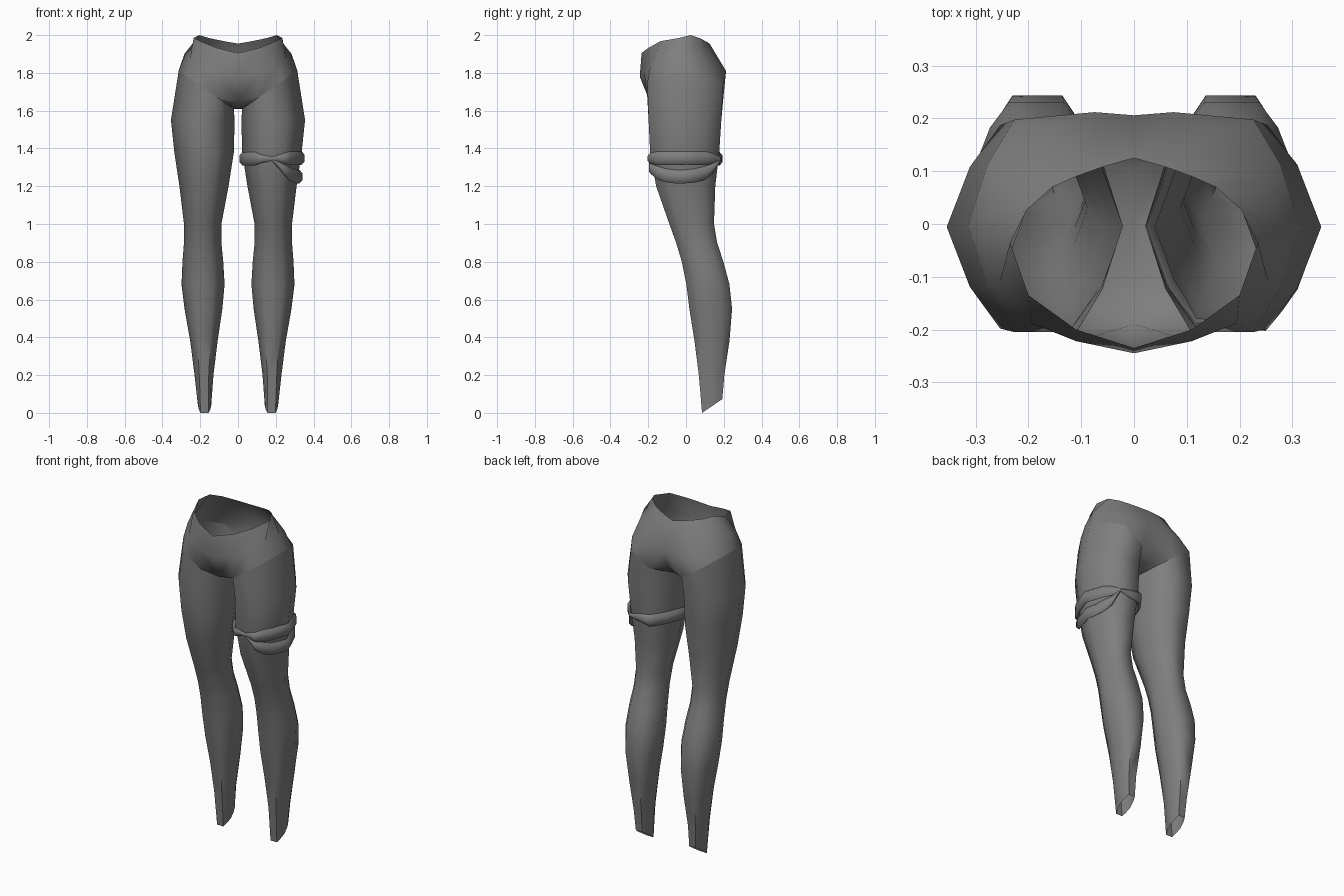
import bpy, bmesh, math
from mathutils import Vector

if "Cube" in bpy.data.objects:
    bpy.data.objects.remove(bpy.data.objects["Cube"])

grey = bpy.data.materials.new("mid_grey")
grey.diffuse_color = (0.21, 0.21, 0.21, 1)
grey.use_nodes = True
grey.node_tree.nodes["Principled BSDF"].inputs["Base Color"].default_value = grey.diffuse_color
N = 10  # sides of each leg


def finish(name, bm, angle=60):
    bmesh.ops.remove_doubles(bm, verts=bm.verts, dist=1e-5)
    bmesh.ops.recalc_face_normals(bm, faces=bm.faces)
    me = bpy.data.meshes.new(name)
    bm.to_mesh(me)
    bm.free()
    me.materials.append(grey)
    ob = bpy.data.objects.new(name, me)
    bpy.context.collection.objects.link(ob)
    bpy.ops.object.select_all(action='DESELECT')
    ob.select_set(True)
    bpy.context.view_layer.objects.active = ob
    bpy.ops.object.shade_smooth_by_angle(angle=math.radians(angle))
    return ob


def loft(bm, rows, closed):
    vs = [[bm.verts.new(p) for p in r] for r in rows]
    for a, b in zip(vs, vs[1:]):
        n = len(a)
        for i in range(n if closed else n - 1):
            j = (i + 1) % n
            bm.faces.new((a[i], a[j], b[j], b[i]))


def unit(k, f):
    """Point k on the unit leg section; f is the half width of its flat front and back."""
    side = 0.5 * f + 0.54
    quad = [(1, 0), (side, .59), (f, 1), (-f, 1), (-side, .59), (-1, 0),
            (-side, -.59), (-f, -1), (f, -1), (side, -.59)]
    i = math.floor(k + 1e-6)
    a, b = Vector(quad[i % N]), Vector(quad[(i + 1) % N])
    return a.lerp(b, max(0, k - i))


def ring(x0, x1, y0, y1, zf, f):
    pts = []
    for k in range(N):
        u = unit(k, f)
        x = (x0 + x1) / 2 + (x1 - x0) / 2 * u.x
        y = (y0 + y1) / 2 + (y1 - y0) / 2 * u.y
        pts.append(Vector((x, y, zf(x, y))))
    return pts


# leg sections: z, inner x, outer x, front y, back y, flatness
SECTIONS = [
    (0.20, .130, .230, .068, .203, .5), (0.38, .108, .253, .045, .230, .48),
    (0.55, .083, .283, .018, .244, .47), (0.68, .071, .299, .002, .230, .46),
    (0.80, .078, .294, -.022, .198, .44), (0.90, .088, .286, -.052, .165, .42),
    (1.00, .088, .286, -.088, .148, .40), (1.20, .050, .310, -.158, .155, .40),
    (1.38, .022, .337, -.190, .176, .40), (1.55, .018, .355, -.198, .187, .40)]
legtop = ring(.022, .314, -.205, .198, lambda x, y: 1.615 + (x - .03) * .69, .40)
rows = [ring(.142, .212, .085, .192, lambda x, y: max(0, (y - .085) * .68), .6)]
rows += [ring(a, b, c, d, lambda x, y, z=z: z, f) for z, a, b, c, d, f in SECTIONS]
rows.append(legtop)

# both legs, open at hip and ankle
for name, s in (("right_leg", 1), ("left_leg", -1)):
    bm = bmesh.new()
    loft(bm, [[(p.x * s, p.y, p.z) for p in r] for r in rows], True)
    finish(name, bm)

# hip shell: columns run from front centre around the side to back centre
mid = [(0, -.245, 1.78), (.11, -.222, 1.80), (.195, -.188, 1.84), (.255, -.112, 1.87), (.284, -.01, 1.90),
       (.245, .09, 1.88), (.165, .18, 1.83), (.075, .212, 1.81), (0, .206, 1.80)]
waist = [(0, -.235, 1.905), (.11, -.200, 1.932), (.20, -.135, 1.968), (.235, -.035, 1.985), (.205, .025, 2.0),
         (.155, .07, 1.985), (.11, .09, 1.975), (.06, .108, 1.965), (0, .125, 1.955)]
centre = [(0, .165, 1.69), (0, .10, 1.63), (0, .02, 1.61), (0, -.11, 1.612), (0, -.19, 1.645)]
low = [centre[4]] + [legtop[k] for k in (7, 8, 9, 0, 1, 2, 3)] + [centre[0]]
bm = bmesh.new()
for s in (1, -1):
    flip = lambda r: [(p[0] * s, p[1], p[2]) for p in r]
    loft(bm, [flip(low), flip(mid), flip(waist)], False)
    # crotch strip between the legs
    loft(bm, [flip(legtop[3:8]), flip(centre)], False)
finish("hip_shell", bm)


# thigh straps: rolled bands pinched together at a front and a back knot
def strap(name, a0, a1, drop):
    steps, rows = round(abs(a1 - a0) / 18), []
    for i in range(steps + 1):
        t = i / steps
        deg = a0 + (a1 - a0) * t
        a = math.radians(deg)
        bulge = math.sin(math.pi * t)
        full = min(1, bulge * 2)
        w = 0.010 + 0.026 * full
        d = 0.008 + 0.010 * full
        z = 1.345 - drop * bulge ** 0.5
        u = unit(deg / 36 + N, .42)
        # the leg narrows a little where the strap hangs lower
        r = 1 - (1.345 - z) * 0.7
        c = Vector((.180 + .156 * r * u.x, -.006 + .184 * r * u.y, z))
        out = Vector((math.cos(a), math.sin(a), 0))
        rows.append([c + out * d * math.cos(q) + Vector((0, 0, w * math.sin(q)))
                     for q in (2 * math.pi * (k + .5) / 6 for k in range(6))])
    bm = bmesh.new()
    loft(bm, rows, True)
    bmesh.ops.holes_fill(bm, edges=bm.edges)
    finish(name, bm)


strap("inner_strap", -90, -288, 0)
strap("outer_upper_strap", -90, 72, -0.004)
strap("outer_lower_strap", -90, 72, 0.095)
